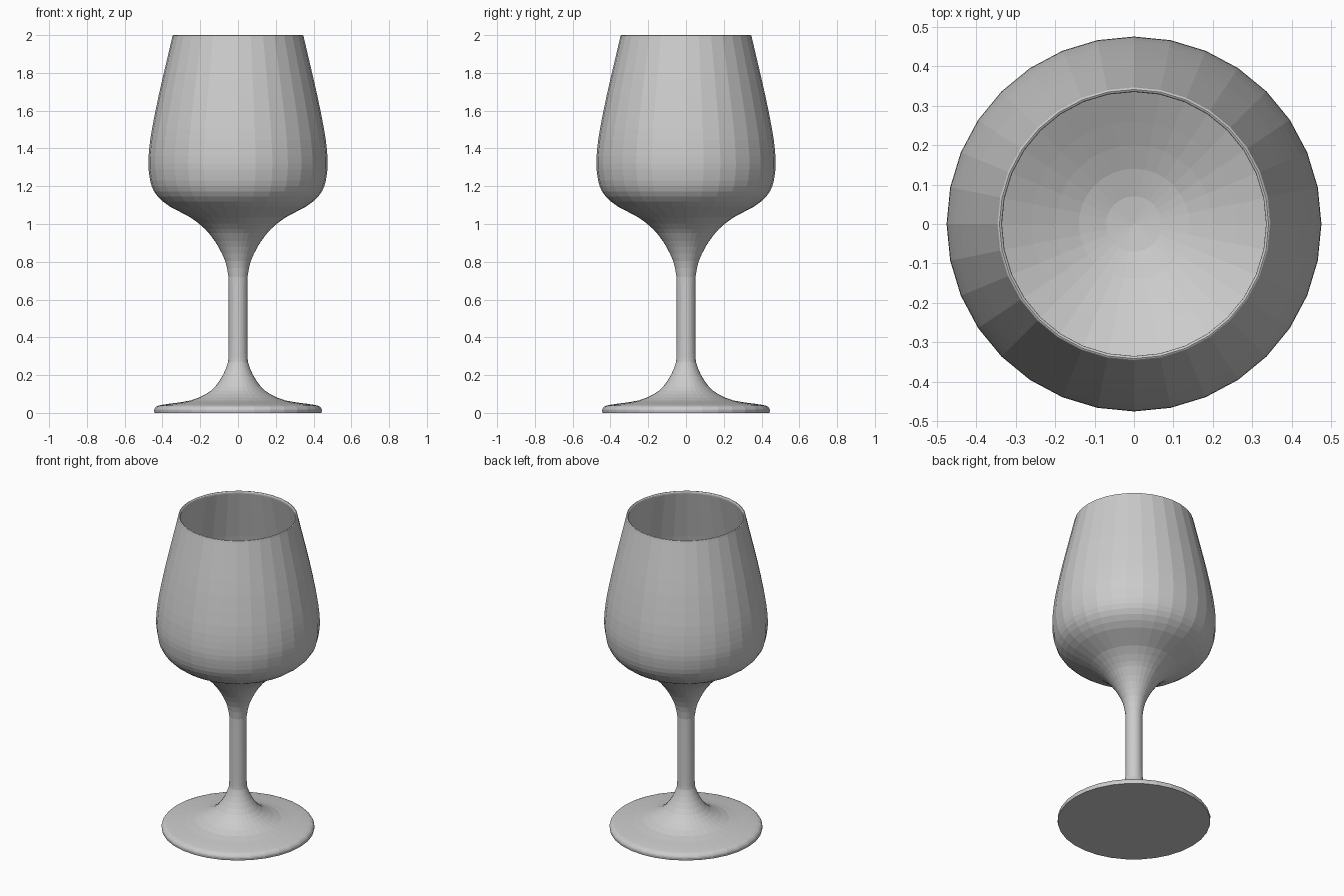
import bpy, bmesh, math
from mathutils import Vector

if "Cube" in bpy.data.objects:
    bpy.data.objects.remove(bpy.data.objects["Cube"])

SEGMENTS = 32


def smooth_curve(points, steps=2):
    """Catmull-Rom curve through the given profile points."""
    p = [Vector(q) for q in points]
    p = [p[0]] + p + [p[-1]]
    out = []
    for a, b, c, d in zip(p, p[1:], p[2:], p[3:]):
        for i in range(steps):
            t = i / steps
            out.append(0.5 * (2 * b + (c - a) * t + (2 * a - 5 * b + 4 * c - d) * t * t
                              + (3 * b - a - 3 * c + d) * t ** 3))
    return out + [p[-1]]


# Profile (radius, z): foot, stem, outer bowl, rim, inner bowl
foot = [(0.442, 0.003), (0.444, 0.015), (0.438, 0.028), (0.42, 0.039), (0.36, 0.049),
        (0.25, 0.066), (0.17, 0.1), (0.12, 0.14), (0.08, 0.2), (0.057, 0.255)]
stem = [(0.051, 0.29), (0.05, 0.4), (0.05, 0.68), (0.053, 0.735)]
bowl = [(0.068, 0.804), (0.104, 0.88), (0.14, 0.933), (0.175, 0.974), (0.25, 1.034),
        (0.36, 1.092), (0.425, 1.145), (0.457, 1.2), (0.47, 1.26), (0.475, 1.32),
        (0.47, 1.4), (0.456, 1.5), (0.42, 1.68), (0.383, 1.84), (0.349, 1.985)]
rim = [(0.347, 1.995), (0.341, 2.0), (0.335, 1.995), (0.335, 1.985)]
inside = [(0.369, 1.84), (0.406, 1.68), (0.442, 1.5), (0.456, 1.4), (0.461, 1.32),
          (0.456, 1.26), (0.442, 1.205), (0.41, 1.155), (0.345, 1.107), (0.26, 1.062),
          (0.2, 1.032), (0.14, 1.006), (0.07, 0.986)]
profile = [Vector((0, 0))] + smooth_curve(foot + stem + bowl + rim)
profile += [Vector(q) for q in inside] + [Vector((0, 0.978))]

# Revolve the profile around z
bm = bmesh.new()
verts = [bm.verts.new((r, 0, z)) for r, z in profile]
verts[1].co.z = 0  # flat underside
edges = [bm.edges.new(pair) for pair in zip(verts, verts[1:])]
bmesh.ops.spin(bm, geom=verts + edges, cent=(0, 0, 0), axis=(0, 0, 1),
               angle=math.tau, steps=SEGMENTS, use_merge=False)
bmesh.ops.remove_doubles(bm, verts=bm.verts, dist=0.0003)
bmesh.ops.recalc_face_normals(bm, faces=bm.faces)

mesh = bpy.data.meshes.new("wine_glass")
bm.to_mesh(mesh)
bm.free()
glass = bpy.data.objects.new("wine_glass", mesh)
bpy.context.collection.objects.link(glass)
